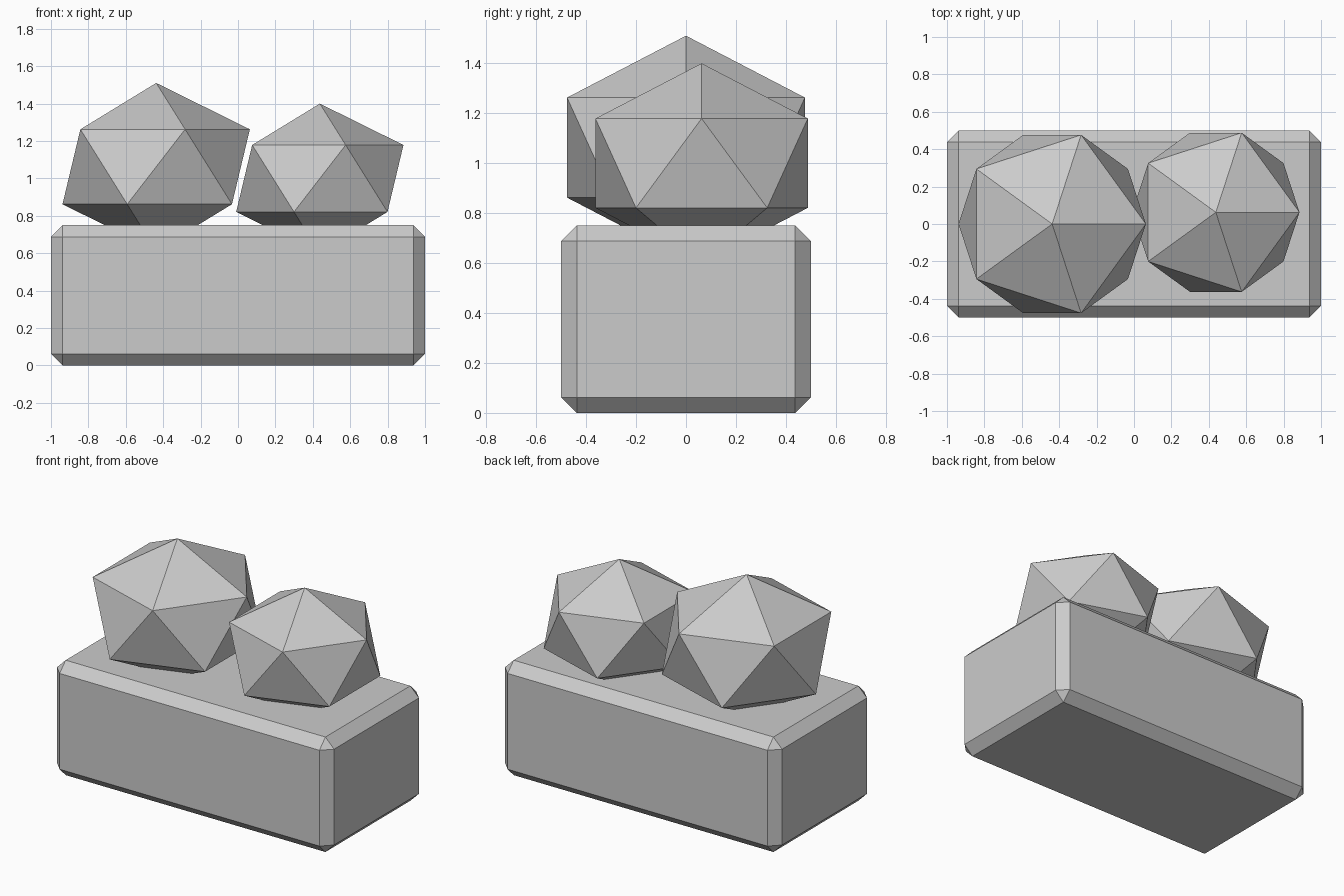
import bpy
import bmesh
from mathutils import Matrix

if "Cube" in bpy.data.objects:
    bpy.data.objects.remove(bpy.data.objects["Cube"])

grey = bpy.data.materials.new("light grey")
grey.diffuse_color = (0.6, 0.6, 0.6, 1)
grey.use_nodes = True
grey.node_tree.nodes["Principled BSDF"].inputs["Base Color"].default_value = grey.diffuse_color


def add_object(name, bm):
    mesh = bpy.data.meshes.new(name)
    bm.to_mesh(mesh)
    bm.free()
    mesh.materials.append(grey)
    obj = bpy.data.objects.new(name, mesh)
    bpy.context.collection.objects.link(obj)
    return obj


# Planter box with chamfered edges
bm = bmesh.new()
bmesh.ops.create_cube(bm, size=1, matrix=Matrix.Translation((0, 0, 0.375)) @ Matrix.Diagonal((2, 1, 0.75, 1)))
bmesh.ops.bevel(bm, geom=bm.edges[:], offset=0.0625, segments=1, affect='EDGES')
add_object("planter_box", bm)


# Low-poly bushes, slightly squashed and sunk into the box
def bush(name, centre, radius):
    bm = bmesh.new()
    bmesh.ops.create_icosphere(bm, subdivisions=1, radius=radius,
                               matrix=Matrix.Translation(centre) @ Matrix.Diagonal((1, 1, 0.8, 1)))
    add_object(name, bm)


bush("large_bush", (-0.4375, 0, 1.0625), 0.56)
bush("small_bush", (0.4375, 0.0625, 1.0), 0.5)
